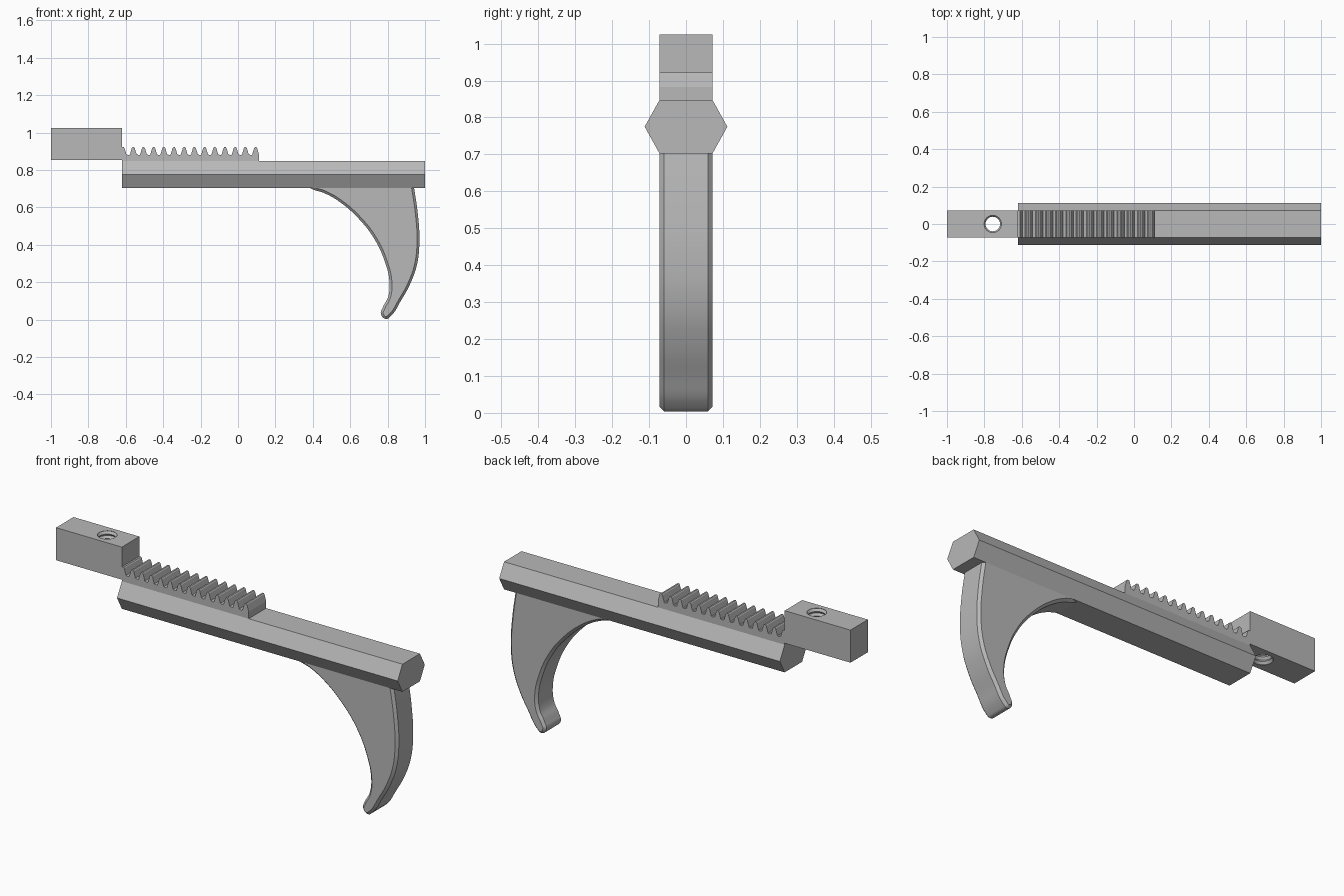
import bpy
import bmesh
from math import cos, sin, tau, radians

cube = bpy.data.objects.get("Cube")
if cube:
    bpy.data.objects.remove(cube, do_unlink=True)

grey = bpy.data.materials.new("plain grey")
grey.use_nodes = True
colour = (0.48, 0.48, 0.48, 1)
grey.diffuse_color = colour
grey.node_tree.nodes["Principled BSDF"].inputs["Base Color"].default_value = colour


def add_object(name, data):
    ob = bpy.data.objects.new(name, data)
    bpy.context.collection.objects.link(ob)
    data.materials.append(grey)
    return ob


def select_only(ob):
    bpy.ops.object.select_all(action='DESELECT')
    ob.select_set(True)
    bpy.context.view_layer.objects.active = ob


def prism(name, outline, offset):
    """Extrude a closed outline of 3D points along an offset."""
    bm = bmesh.new()
    face = bm.faces.new([bm.verts.new(p) for p in outline])
    ext = bmesh.ops.extrude_face_region(bm, geom=[face])
    verts = [v for v in ext["geom"] if isinstance(v, bmesh.types.BMVert)]
    bmesh.ops.translate(bm, verts=verts, vec=offset)
    bmesh.ops.recalc_face_normals(bm, faces=bm.faces)
    mesh = bpy.data.meshes.new(name)
    bm.to_mesh(mesh)
    bm.free()
    return add_object(name, mesh)


HALF = 0.072      # half width of the rack, block and hook
STEP = -0.62      # where the bar starts and the block ends
BAR_TOP, BAR_MID, BAR_LOW = 0.847, 0.775, 0.703

# Hexagonal bar
hexagon = [(-HALF, BAR_LOW), (HALF, BAR_LOW), (0.112, BAR_MID),
           (HALF, BAR_TOP), (-HALF, BAR_TOP), (-0.112, BAR_MID)]
prism("hexagonal_bar", [(STEP, y, z) for y, z in hexagon], (1 - STEP, 0, 0))

# Toothed rack: rounded-off trapezoid teeth, the last one cut by the block
END, ROOT, TIP, PITCH = 0.112, 0.88, 0.922, 0.0545
tooth = [(0.018, ROOT + 0.003), (0.008, TIP - 0.005), (0.004, TIP),
         (-0.004, TIP), (-0.008, TIP - 0.005), (-0.018, ROOT + 0.003), (-0.022, ROOT)]
profile = [(STEP, 0.84), (END, 0.84)]
for i in range(14):
    centre = 0.094 - i * PITCH
    profile += [(centre + dx, z) for dx, z in tooth if centre + dx > STEP]
profile.append((STEP, TIP))
prism("toothed_rack", [(x, -HALF, z) for x, z in profile], (0, 2 * HALF, 0))

# End block
LOW, HIGH = 0.855, 1.025
corners = [(-1, -HALF), (STEP, -HALF), (STEP, HALF), (-1, HALF)]
block = prism("end_block", [(x, y, LOW) for x, y in corners], (0, 0, HIGH - LOW))

# Threaded hole cut through the block, with ridges as stacked rings
bm = bmesh.new()
SIDES, RINGS = 32, 17
rings = []
for i in range(RINGS):
    r = 0.048 if i % 2 else 0.039
    z = LOW - 0.01 + (HIGH - LOW + 0.02) * i / (RINGS - 1)
    rings.append([bm.verts.new((-0.755 + r * cos(tau * k / SIDES), r * sin(tau * k / SIDES), z))
                  for k in range(SIDES)])
for a, b in zip(rings, rings[1:]):
    for k in range(SIDES):
        n = (k + 1) % SIDES
        bm.faces.new((a[k], a[n], b[n], b[k]))
bm.faces.new(rings[0][::-1])
bm.faces.new(rings[-1])
mesh = bpy.data.meshes.new("hole_cutter")
bm.to_mesh(mesh)
bm.free()
cutter = add_object("hole_cutter", mesh)
cutter.hide_render = True
cut = block.modifiers.new("threaded hole", 'BOOLEAN')
cut.operation = 'DIFFERENCE'
cut.solver = 'EXACT'
cut.object = cutter
select_only(block)
bpy.ops.object.modifier_apply(modifier=cut.name)
bpy.data.objects.remove(cutter, do_unlink=True)
bpy.ops.object.shade_smooth_by_angle(angle=radians(25))

# Curved hook with chamfered edges; its root is buried in the bar
path = [(0.935, 0.74), (0.942, 0.70), (0.962, 0.56), (0.97, 0.42), (0.957, 0.295),
        (0.92, 0.19), (0.87, 0.10), (0.818, 0.02), (0.79, 0.004), (0.764, 0.03),
        (0.775, 0.068), (0.802, 0.12), (0.81, 0.20), (0.785, 0.31), (0.73, 0.43),
        (0.65, 0.535), (0.543, 0.63), (0.463, 0.676), (0.383, 0.705), (0.35, 0.74)]
curve = bpy.data.curves.new("hook", 'CURVE')
curve.dimensions = '2D'
curve.fill_mode = 'BOTH'
curve.resolution_u = 6
CHAMFER = 0.013
curve.extrude = HALF - CHAMFER
curve.bevel_depth = CHAMFER
curve.bevel_resolution = 0
curve.offset = -CHAMFER
spline = curve.splines.new('BEZIER')
spline.bezier_points.add(len(path) - 1)
spline.use_cyclic_u = True
for point, (x, z) in zip(spline.bezier_points, path):
    point.co = (x, z, 0)
    kind = 'VECTOR' if z > 0.73 else 'AUTO'
    point.handle_left_type = point.handle_right_type = kind
hook = add_object("hook", curve)
hook.rotation_euler.x = radians(90)
select_only(hook)
bpy.ops.object.convert(target='MESH')
hook = bpy.context.object
bm = bmesh.new()
bm.from_mesh(hook.data)
bmesh.ops.remove_doubles(bm, verts=bm.verts, dist=0.0001)
bmesh.ops.recalc_face_normals(bm, faces=bm.faces)
bm.to_mesh(hook.data)
bm.free()
bpy.ops.object.shade_smooth_by_angle(angle=radians(30))
